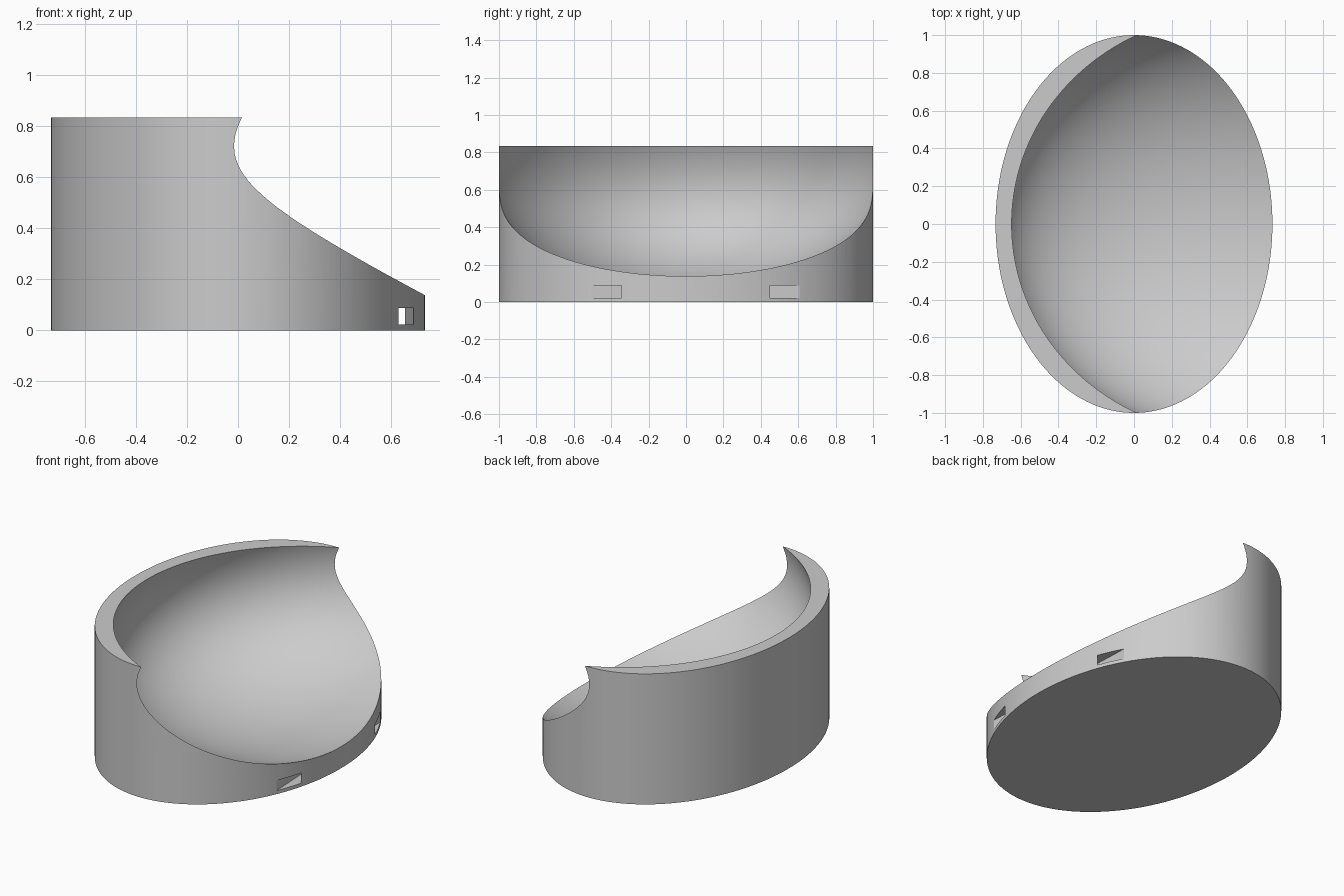
import bpy
import math

cube = bpy.data.objects.get("Cube")
if cube:
    bpy.data.objects.remove(cube, do_unlink=True)

HALF_X, HALF_Y, HEIGHT = 0.733, 1.0, 0.835

grey = bpy.data.materials.new("plain grey")
grey.use_nodes = True
colour = (0.6, 0.6, 0.6, 1)
grey.diffuse_color = colour
grey.node_tree.nodes["Principled BSDF"].inputs["Base Color"].default_value = colour


def finish(name, scale):
    """Name the active object, bake its scale and give it the grey material."""
    obj = bpy.context.object
    obj.name = name
    obj.scale = scale
    bpy.ops.object.transform_apply(location=False, rotation=False, scale=True)
    obj.data.materials.append(grey)
    return obj


# Oval body with upright walls
bpy.ops.mesh.primitive_cylinder_add(vertices=160, radius=1, depth=HEIGHT,
                                    location=(0, 0, HEIGHT / 2))
body = finish("oval_scoop_body", (HALF_X, HALF_Y, 1))

# Tilted egg-shaped hollow, open at the top and towards +x
bpy.ops.mesh.primitive_uv_sphere_add(segments=160, ring_count=96, radius=1,
                                     location=(0.526, 0, 0.825),
                                     rotation=(0, math.radians(-15.9), 0))
hollow = finish("hollow_cutter", (1.27, 1.112, 0.717))

# Narrow slot running lengthwise inside the low wall, slightly turned
bpy.ops.mesh.primitive_cube_add(size=1, location=(0.641, 0, 0.055),
                                rotation=(0, 0, math.atan(0.042)))
slot = finish("slot_cutter", (0.065, 1.6, 0.065))

# Cut both from the body, then remove the cutters
bpy.ops.object.select_all(action='DESELECT')
body.select_set(True)
bpy.context.view_layer.objects.active = body
for cutter in (hollow, slot):
    cutter.hide_render = True
    cut = body.modifiers.new(cutter.name, 'BOOLEAN')
    cut.operation = 'DIFFERENCE'
    cut.solver = 'EXACT'
    cut.object = cutter
    bpy.ops.object.modifier_apply(modifier=cut.name)
    bpy.data.objects.remove(cutter, do_unlink=True)

bpy.ops.object.shade_smooth_by_angle(angle=math.radians(20))
